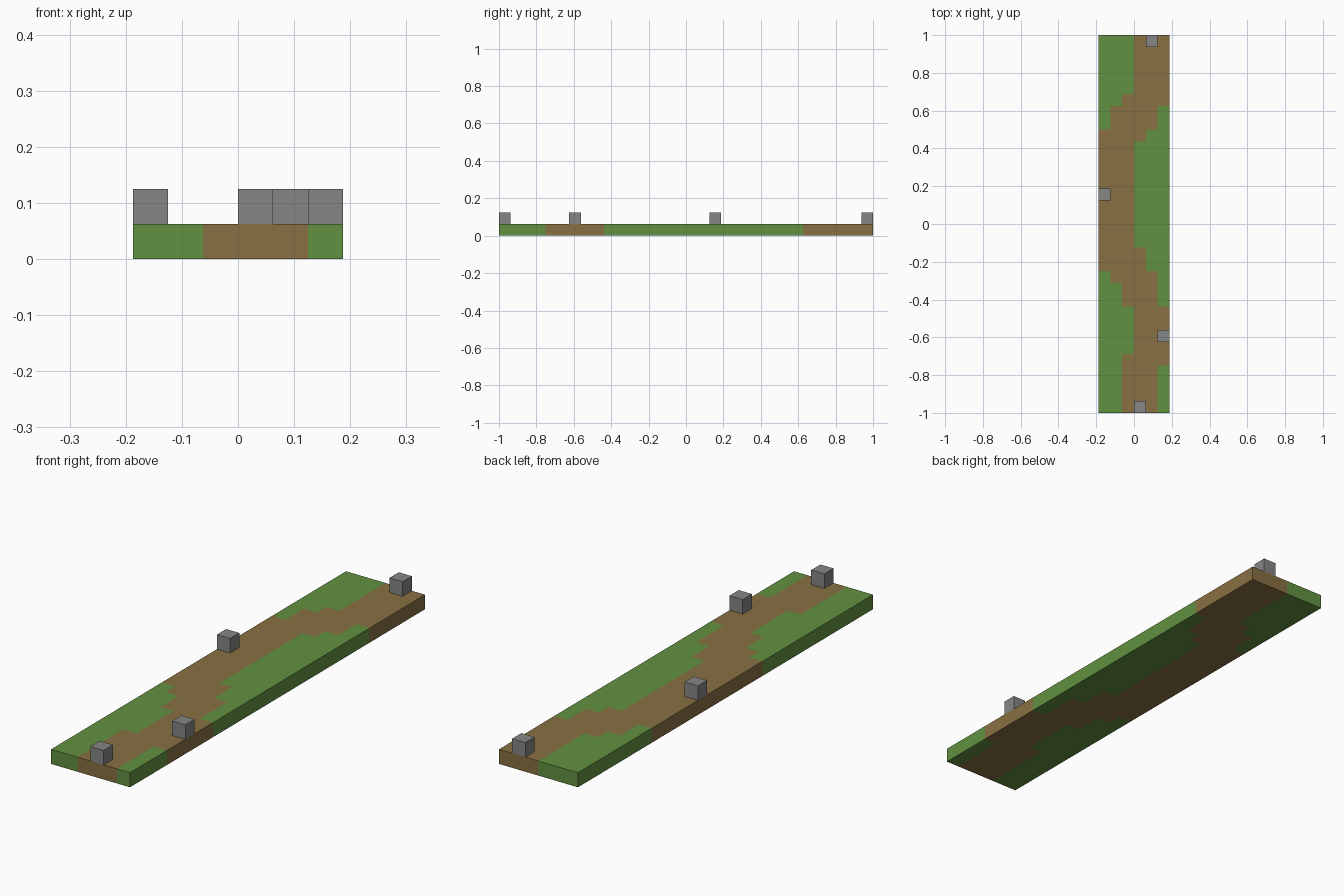
import bpy, bmesh, math
from mathutils import Matrix, Vector

cube = bpy.data.objects.get("Cube")
if cube:
    bpy.data.objects.remove(cube, do_unlink=True)

TILE = 1 / 16
COLS, ROWS = 6, 32


def srgb(*rgb):
    return [((c / 255 + 0.055) / 1.055) ** 2.4 for c in rgb] + [1.0]


def material(name, colour):
    mat = bpy.data.materials.new(name)
    mat.use_nodes = True
    mat.diffuse_color = colour
    bsdf = mat.node_tree.nodes["Principled BSDF"]
    bsdf.inputs["Base Color"].default_value = colour
    bsdf.inputs["Roughness"].default_value = 0.9
    return mat


grass = material("grass green", srgb(98, 145, 65))
dirt = material("dirt brown", srgb(136, 112, 66))
stone = material("stone grey", srgb(134, 134, 134))


def box(size, centre):
    bm = bmesh.new()
    bmesh.ops.create_cube(bm, size=1, matrix=Matrix.Translation(centre) @ Matrix.Diagonal((*size, 1)))
    return bm


def finish(bm, name, mats):
    mesh = bpy.data.meshes.new(name)
    bm.to_mesh(mesh)
    bm.free()
    for m in mats:
        mesh.materials.append(m)
    obj = bpy.data.objects.new(name, mesh)
    bpy.context.collection.objects.link(obj)
    return obj


# Winding path: (number of tile rows, first column, end column), front to back
PATH = [(4, 2, 5), (1, 2, 6), (4, 3, 6), (2, 2, 5), (1, 1, 5), (2, 0, 4),
        (9, 0, 3), (1, 0, 4), (2, 1, 5), (1, 2, 6), (5, 3, 6)]
spans = [(a, b) for n, a, b in PATH for _ in range(n)]

# Ground slab, cut into square tiles
bm = box((COLS * TILE, ROWS * TILE, TILE), (0, 0, TILE / 2))
for axis, count in ((0, COLS), (1, ROWS)):
    normal = Vector((axis == 0, axis == 1, 0))
    for i in range(1, count):
        bmesh.ops.bisect_plane(bm, geom=bm.verts[:] + bm.edges[:] + bm.faces[:],
                               plane_co=normal * (i - count / 2) * TILE, plane_no=normal)
bm.normal_update()

# Tiles on the path are dirt, the rest grass
for f in bm.faces:
    p = f.calc_center_median() - f.normal * TILE / 2
    col = math.floor(p.x / TILE + COLS / 2)
    row = math.floor(p.y / TILE + ROWS / 2)
    first, end = spans[row]
    f.material_index = int(first <= col < end)
finish(bm, "ground_slab", [grass, dirt])

# Stone blocks standing on the path: (column, row)
for i, (col, row) in enumerate([(3, 0), (5, 6), (0, 18), (4, 31)], 1):
    centre = ((col + 0.5 - COLS / 2) * TILE, (row + 0.5 - ROWS / 2) * TILE, 1.5 * TILE)
    finish(box((TILE,) * 3, centre), f"stone_block_{i}", [stone])
